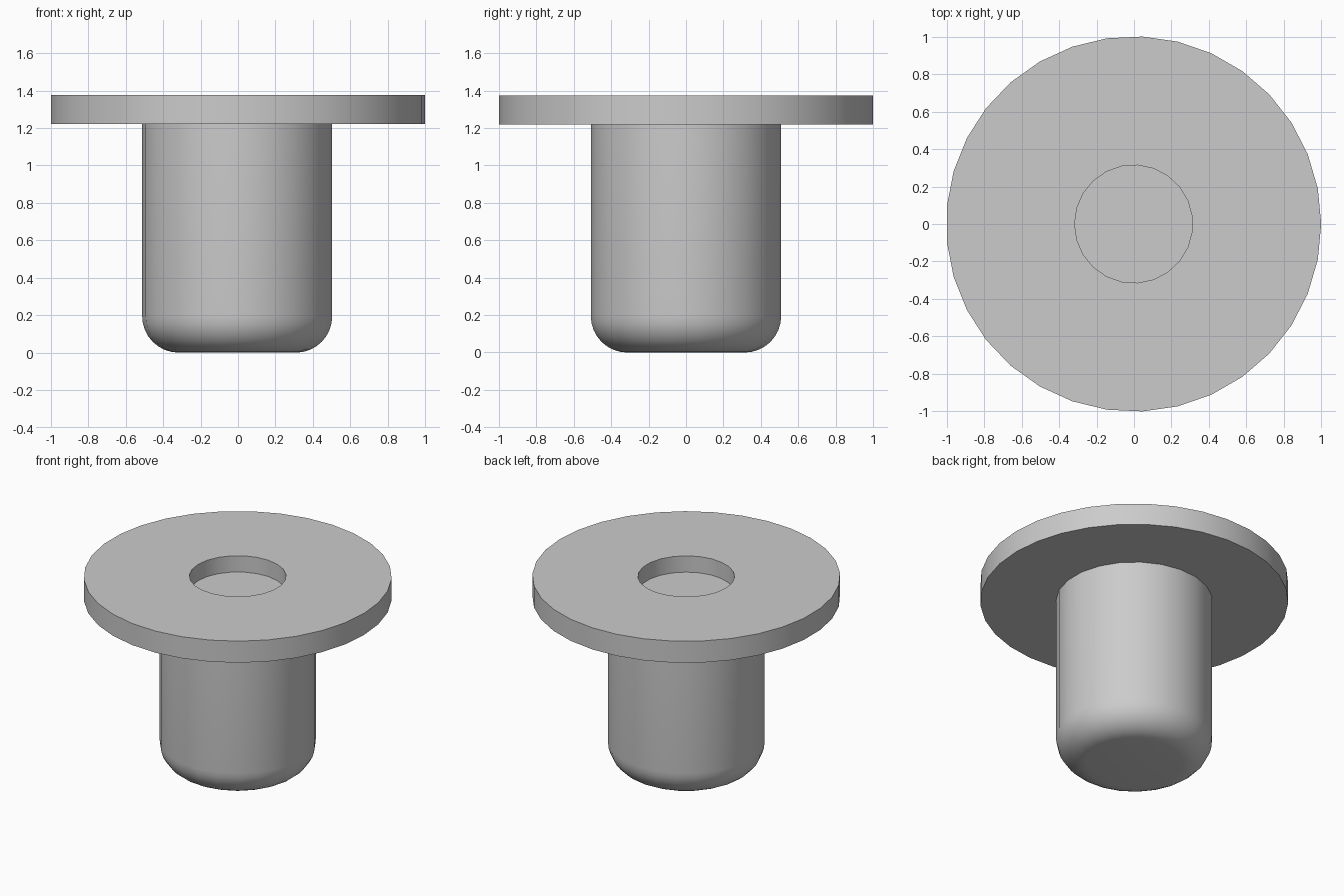
import bpy
import math

if "Cube" in bpy.data.objects:
    bpy.data.objects.remove(bpy.data.objects["Cube"], do_unlink=True)

grey = bpy.data.materials.new("plain_grey")
grey.use_nodes = True
colour = (0.6, 0.6, 0.6, 1)
grey.diffuse_color = colour
grey.node_tree.nodes["Principled BSDF"].inputs["Base Color"].default_value = colour

TOP, UNDERSIDE, FLOOR = 1.375, 1.22, 1.258
CENTRE = -0.002


def lathe(name, profile, sides, start=0.0):
    """Turn an (r, z) profile, bottom to top, into a closed solid."""
    verts, faces = [], []
    for r, z in profile:
        for i in range(sides):
            a = start + math.tau * i / sides
            verts.append((CENTRE + r * math.cos(a), r * math.sin(a), z))
    for k in range(len(profile) - 1):
        for i in range(sides):
            j = (i + 1) % sides
            a, b = k * sides, (k + 1) * sides
            faces.append((a + i, a + j, b + j, b + i))
    last = (len(profile) - 1) * sides
    faces.append(tuple(reversed(range(sides))))
    faces.append(tuple(range(last, last + sides)))
    mesh = bpy.data.meshes.new(name)
    mesh.from_pydata(verts, [], faces)
    mesh.materials.append(grey)
    obj = bpy.data.objects.new(name, mesh)
    bpy.context.collection.objects.link(obj)
    return obj


def smooth(obj):
    bpy.ops.object.select_all(action="DESELECT")
    obj.select_set(True)
    bpy.context.view_layer.objects.active = obj
    bpy.ops.object.shade_smooth_by_angle(angle=math.radians(30))


# Flange with a shallow round recess in its top
flange = lathe("flange", [(1.002, UNDERSIDE), (1.002, TOP)], 33)
cutter = lathe("recess_cutter", [(0.315, FLOOR), (0.315, TOP + 0.1)], 23, math.pi)
cutter.hide_render = True
cut = flange.modifiers.new("recess", "BOOLEAN")
cut.operation = "DIFFERENCE"
cut.solver = "EXACT"
cut.object = cutter
bpy.context.view_layer.objects.active = flange
bpy.ops.object.modifier_apply(modifier=cut.name)
bpy.data.objects.remove(cutter, do_unlink=True)
smooth(flange)

# Shaft with a rounded lower end, seated in the flange
radius, fillet, steps = 0.51, 0.195, 8
profile = []
for s in range(steps + 1):
    a = math.pi / 2 * s / steps
    profile.append((radius - fillet + fillet * math.sin(a), fillet - fillet * math.cos(a)))
profile.append((radius, UNDERSIDE + 0.01))
shaft = lathe("shaft", profile, 23, math.pi)
smooth(shaft)
